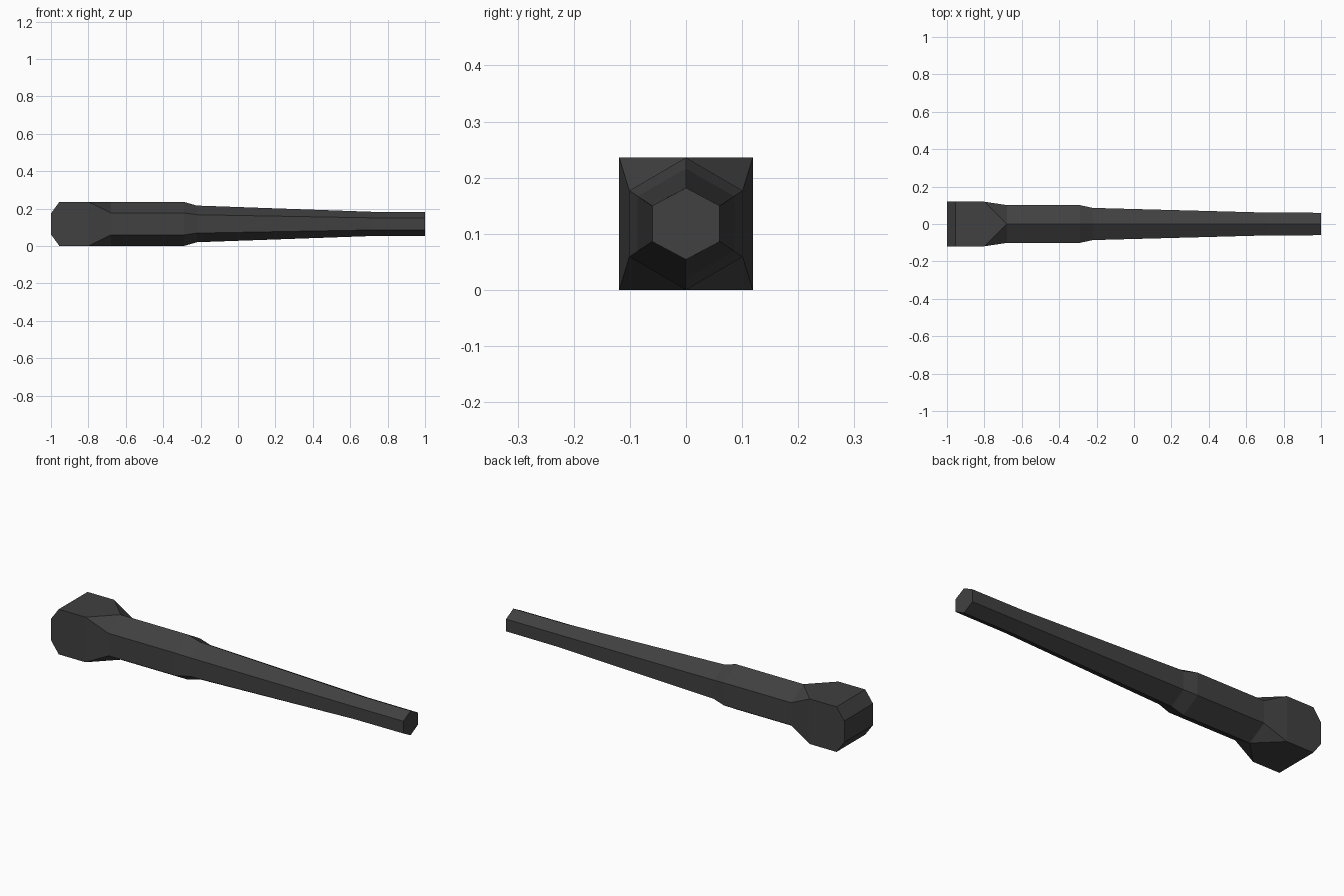
import bpy, bmesh

cube = bpy.data.objects.get("Cube")
if cube:
    bpy.data.objects.remove(cube, do_unlink=True)

MID = 0.118      # height of the long axis
HALF = 0.119     # half width of the head

black = bpy.data.materials.new("matte_black")
black.use_nodes = True
colour = (0.052, 0.052, 0.052, 1)
black.diffuse_color = colour
bsdf = black.node_tree.nodes["Principled BSDF"]
bsdf.inputs["Base Color"].default_value = colour
bsdf.inputs["Roughness"].default_value = 0.8


def hexagon(bm, x, tall, wide):
    """Six-sided ring across the long axis, with points at top and bottom."""
    points = [(0, tall), (wide, tall / 2), (wide, -tall / 2),
              (0, -tall), (-wide, -tall / 2), (-wide, tall / 2)]
    return [bm.verts.new((x, y, MID + z)) for y, z in points]


def rectangle(bm, x, tall):
    """Four corners across the long axis, as wide as the head."""
    for y in (-HALF, HALF):
        for z in (-tall, tall):
            bm.verts.new((x, y, MID + z))


def finish(bm, name):
    bmesh.ops.recalc_face_normals(bm, faces=bm.faces)
    mesh = bpy.data.meshes.new(name)
    bm.to_mesh(mesh)
    bm.free()
    mesh.materials.append(black)
    obj = bpy.data.objects.new(name, mesh)
    bpy.context.collection.objects.link(obj)
    return obj


# Shaft: thick grip, short step, long taper and straight tip
bm = bmesh.new()
sections = [(-0.68, MID, 0.101), (-0.29, MID, 0.101), (-0.22, 0.098, 0.086),
            (0.71, 0.065, 0.061), (1, 0.064, 0.06)]
rings = [hexagon(bm, *s) for s in sections]
for a, b in zip(rings, rings[1:]):
    for i in range(6):
        j = (i + 1) % 6
        bm.faces.new((a[i], a[j], b[j], b[i]))
bm.faces.new(rings[-1])
cap = bm.faces.new(rings[0])
bmesh.ops.recalc_face_normals(bm, faces=bm.faces)
bmesh.ops.delete(bm, geom=[cap], context="FACES_ONLY")
finish(bm, "shaft")

# Head: square block with a bevelled butt, narrowing to meet the shaft
bm = bmesh.new()
rectangle(bm, -1, 0.056)
rectangle(bm, -0.955, MID)
rectangle(bm, -0.8, MID)
hexagon(bm, *sections[0])
bmesh.ops.convex_hull(bm, input=bm.verts)
bmesh.ops.dissolve_limit(bm, angle_limit=0.02, verts=bm.verts, edges=bm.edges)
joint = [f for f in bm.faces if all(v.co.x > -0.7 for v in f.verts)]
bmesh.ops.delete(bm, geom=joint, context="FACES_ONLY")
finish(bm, "head")
